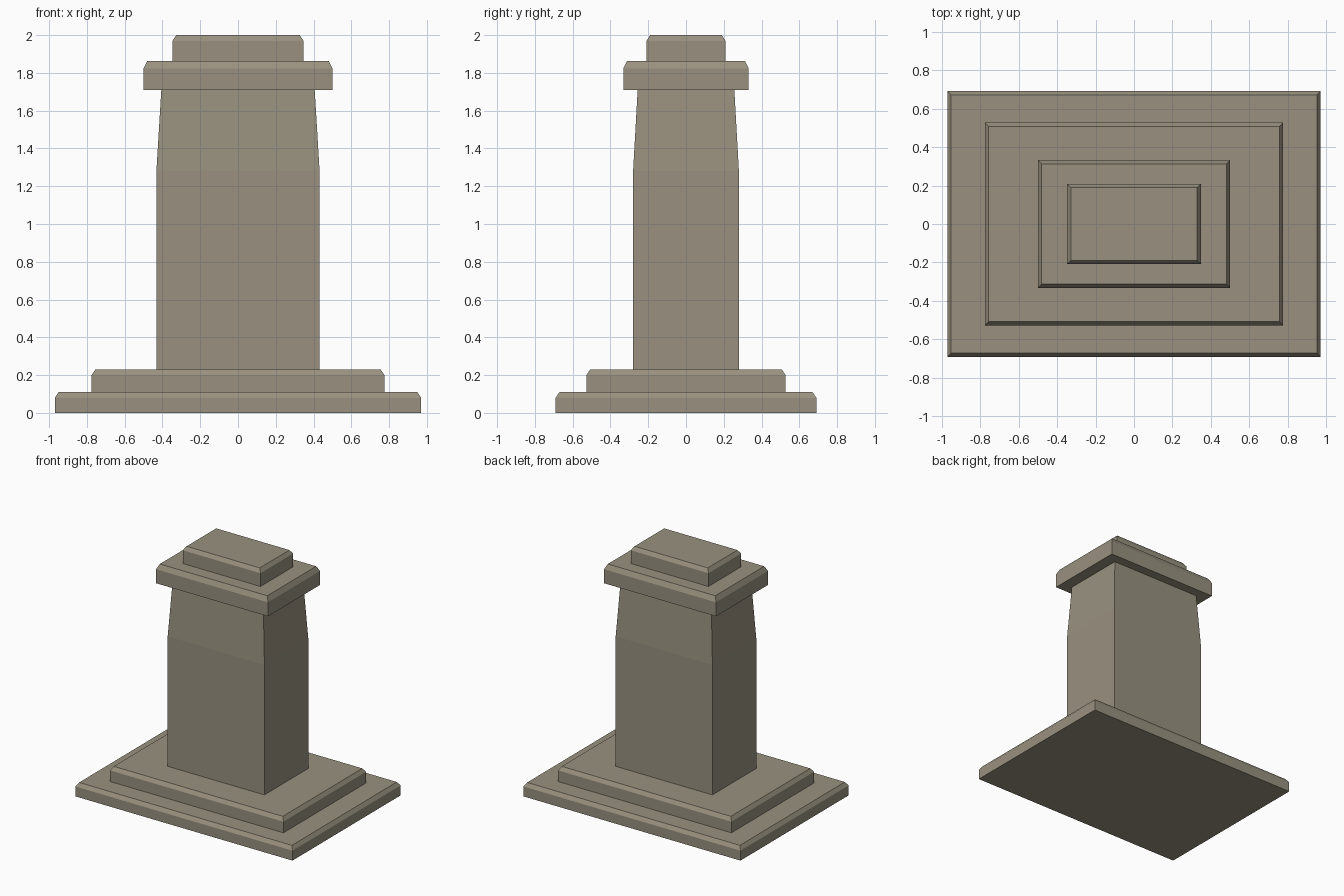
import bpy
import bmesh

if "Cube" in bpy.data.objects:
    bpy.data.objects.remove(bpy.data.objects["Cube"])

stone = bpy.data.materials.new("weathered stone")
stone.diffuse_color = (0.32, 0.285, 0.215, 1)
stone.use_nodes = True
stone.node_tree.nodes["Principled BSDF"].inputs["Base Color"].default_value = stone.diffuse_color


def stack(name, rings):
    """Closed solid from rectangular rings (half width, half depth, height)."""
    bm = bmesh.new()
    loops = [[bm.verts.new((sx * w, sy * d, z))
              for sx, sy in ((-1, -1), (1, -1), (1, 1), (-1, 1))]
             for w, d, z in rings]
    bm.faces.new(loops[0][::-1])
    bm.faces.new(loops[-1])
    for a, b in zip(loops, loops[1:]):
        for i in range(4):
            j = (i + 1) % 4
            bm.faces.new((a[i], a[j], b[j], b[i]))
    mesh = bpy.data.meshes.new(name)
    bm.to_mesh(mesh)
    bm.free()
    mesh.materials.append(stone)
    bpy.context.collection.objects.link(bpy.data.objects.new(name, mesh))


def slab(name, w, d, z0, z1, drop):
    """Block with a chamfered top edge."""
    stack(name, [(w, d, z0), (w, d, z1 - drop), (w - 0.02, d - 0.02, z1)])


# Stepped base
slab("lower_step", 0.97, 0.69, 0.0, 0.11, 0.03)
slab("upper_step", 0.775, 0.527, 0.11, 0.23, 0.03)
# Shaft, tapering near the top
stack("shaft", [(0.432, 0.28, 0.23), (0.432, 0.28, 1.28), (0.406, 0.256, 1.71)])
# Overhanging cap and top block
slab("cap", 0.5, 0.332, 1.71, 1.863, 0.04)
slab("top_block", 0.347, 0.209, 1.863, 2.0, 0.03)
